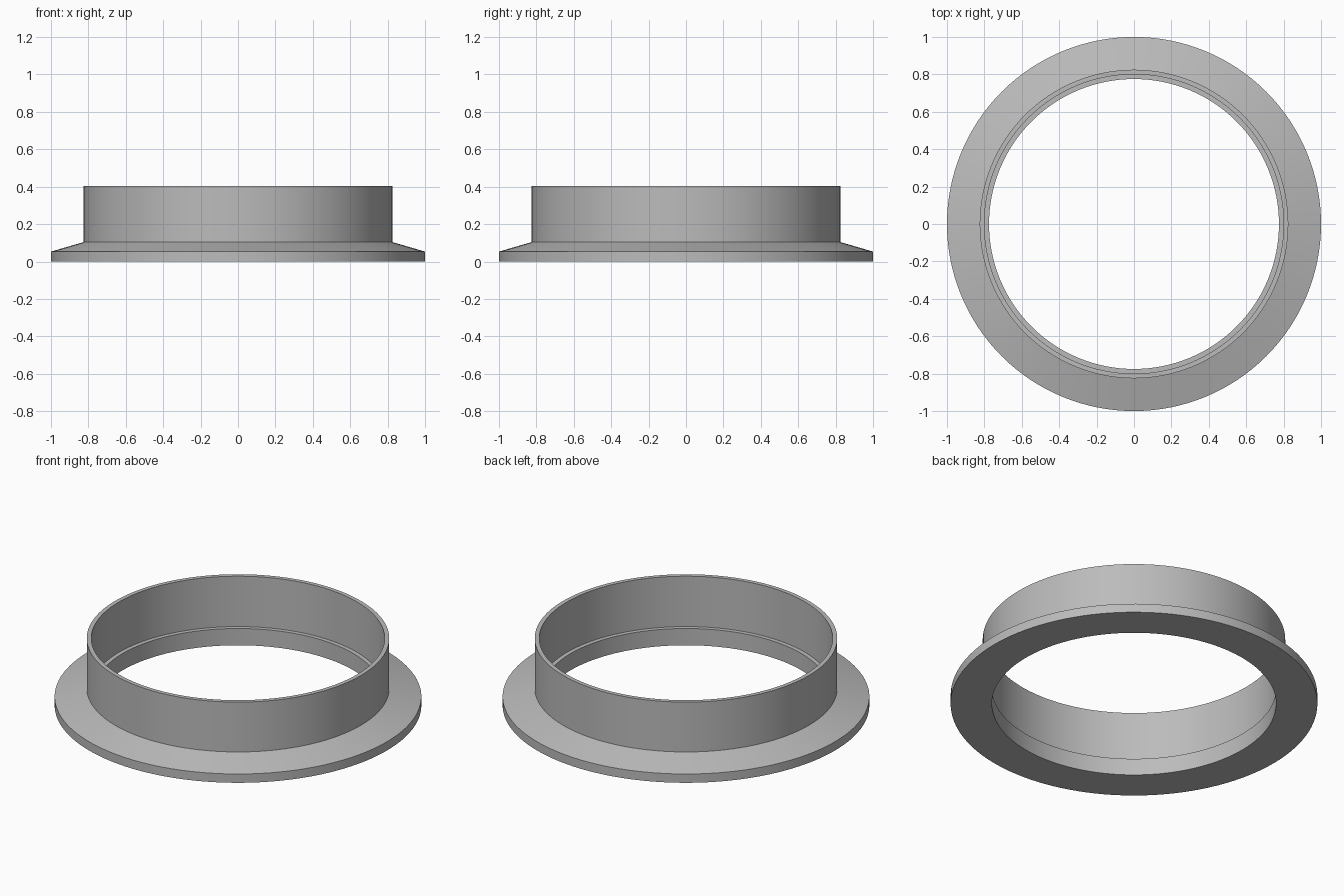
import bpy
import bmesh
import math

default = bpy.data.objects.get("Cube")
if default:
    bpy.data.objects.remove(default, do_unlink=True)

SEGMENTS = 128

# Plain grey finish
grey = bpy.data.materials.new("plain_grey")
grey.use_nodes = True
colour = (0.5, 0.5, 0.5, 1)
grey.diffuse_color = colour
grey.node_tree.nodes["Principled BSDF"].inputs["Base Color"].default_value = colour

# Cross-section (radius, height): bore, inner ledge, collar wall, sloped flange
profile = [
    (0.775, 0), (1, 0), (1, 0.053), (0.825, 0.104),
    (0.825, 0.404), (0.80, 0.404), (0.80, 0.101), (0.775, 0.101),
]

# Revolve the closed cross-section into one ring
bm = bmesh.new()
rings = []
for i in range(SEGMENTS):
    a = 2 * math.pi * i / SEGMENTS
    rings.append([bm.verts.new((r * math.cos(a), r * math.sin(a), z)) for r, z in profile])
for i, ring in enumerate(rings):
    following = rings[(i + 1) % SEGMENTS]
    for j in range(len(profile)):
        k = (j + 1) % len(profile)
        bm.faces.new((ring[j], following[j], following[k], ring[k]))
bmesh.ops.recalc_face_normals(bm, faces=bm.faces[:])

mesh = bpy.data.meshes.new("flanged_collar")
bm.to_mesh(mesh)
bm.free()
mesh.materials.append(grey)
collar = bpy.data.objects.new("flanged_collar", mesh)
bpy.context.collection.objects.link(collar)

# Smooth round walls, crisp rims (the flange slope breaks at about 16 degrees)
bpy.ops.object.select_all(action="DESELECT")
collar.select_set(True)
bpy.context.view_layer.objects.active = collar
bpy.ops.object.shade_smooth_by_angle(angle=math.radians(12))
